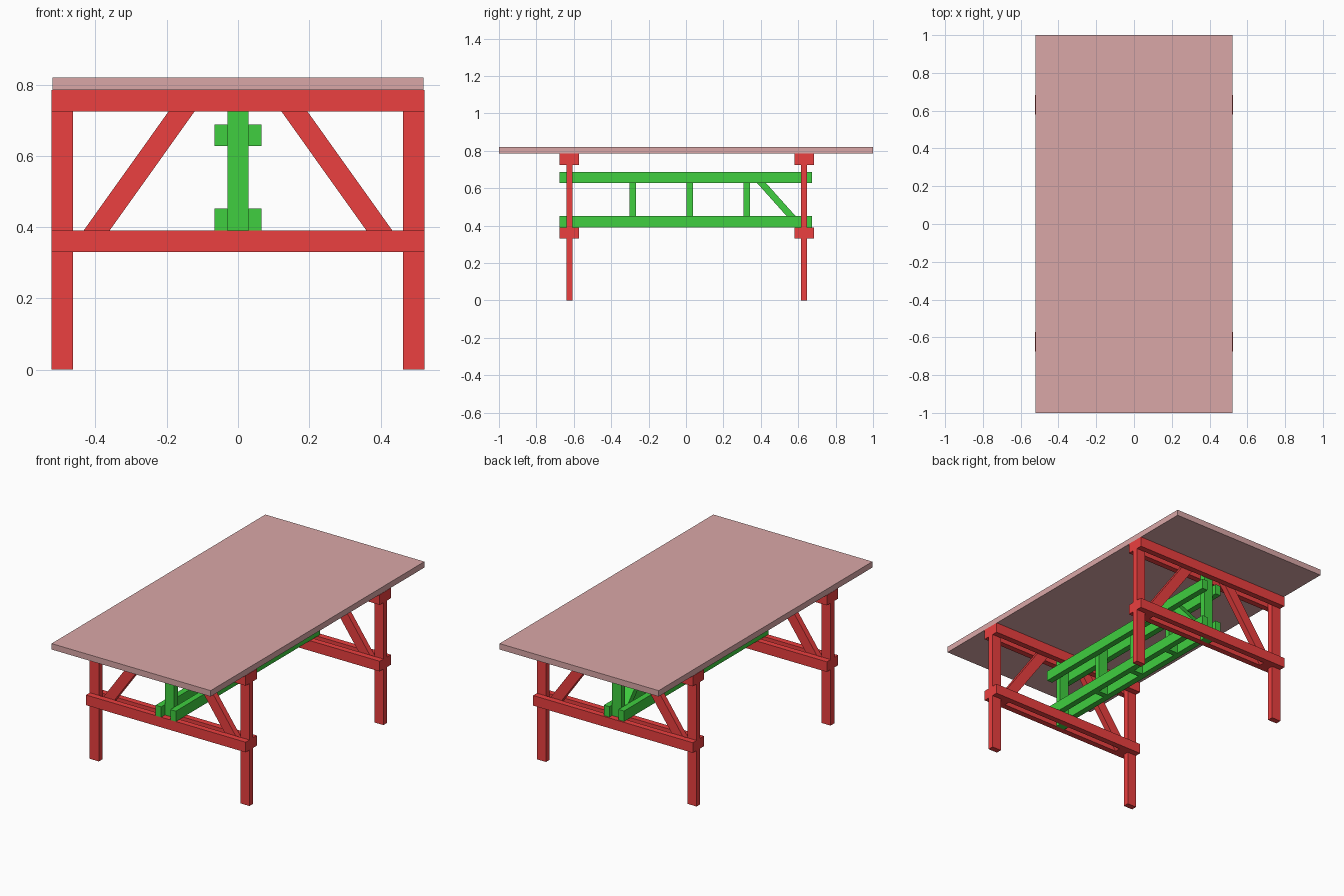
import bpy, bmesh
from mathutils import Vector

if "Cube" in bpy.data.objects:
    bpy.data.objects.remove(bpy.data.objects["Cube"])


def material(name, rgb):
    m = bpy.data.materials.new(name)
    m.diffuse_color = (*rgb, 1)
    m.use_nodes = True
    m.node_tree.nodes["Principled BSDF"].inputs["Base Color"].default_value = m.diffuse_color
    return m


RED = material("red_timber", (0.83, 0.05, 0.05))
GREEN = material("green_timber", (0.05, 0.62, 0.05))
TOP = material("top_board", (0.70, 0.39, 0.39))


def prism(name, points, offset, mat):
    """Extrude a planar outline along offset."""
    bm = bmesh.new()
    face = bm.faces.new([bm.verts.new(p) for p in points])
    ext = bmesh.ops.extrude_face_region(bm, geom=[face])
    moved = [v for v in ext["geom"] if isinstance(v, bmesh.types.BMVert)]
    bmesh.ops.translate(bm, verts=moved, vec=Vector(offset))
    bmesh.ops.recalc_face_normals(bm, faces=bm.faces)
    mesh = bpy.data.meshes.new(name)
    bm.to_mesh(mesh)
    bm.free()
    mesh.materials.append(mat)
    ob = bpy.data.objects.new(name, mesh)
    bpy.context.collection.objects.link(ob)
    return ob


def box(name, x, y, z, mat):
    outline = [(x[0], y[0], z[0]), (x[1], y[0], z[0]),
               (x[1], y[1], z[0]), (x[0], y[1], z[0])]
    return prism(name, outline, (0, 0, z[1] - z[0]), mat)


T = 0.034                 # plank thickness
W = 0.523                 # half width of a trestle
LOW = (0.331, 0.391)      # lower crossbeam heights
HIGH = (0.725, 0.785)     # upper crossbeam heights

# Table top
box("table_top", (-0.521, 0.521), (-1, 1), (0.785, 0.82), TOP)

# Two trestles: legs, doubled crossbeams, sloping braces, centre post
for end, yc in (("front", -0.623), ("back", 0.631)):
    mid = (yc - T / 2, yc + T / 2)
    for side, s in (("left", -1), ("right", 1)):
        box(f"{end}_{side}_leg", sorted((s * (W - 0.06), s * W)), mid, (0, 0.785), RED)
        brace = [(0.403, 0.331), (0.463, 0.331), (0.463, 0.349),
                 (0.152, 0.785), (0.079, 0.785)]
        prism(f"{end}_{side}_brace", [(s * x, mid[0], z) for x, z in brace],
              (0, T, 0), RED)
    for level, z in (("lower", LOW), ("upper", HIGH)):
        for face, s in (("outer", -1), ("inner", 1)):
            ys = sorted((yc + s * T / 2, yc + s * T * 1.53))
            box(f"{end}_{level}_{face}_crossbeam", (-W, W), ys, z, RED)
    box(f"{end}_centre_post", (-0.03, 0.03), mid, (0.331, 0.785), GREEN)

# Stretcher: paired long rails
for level, z in (("lower", (0.391, 0.453)), ("upper", (0.628, 0.688))):
    for side, s in (("left", -1), ("right", 1)):
        box(f"{side}_{level}_rail", sorted((s * 0.03, s * 0.066)),
            (-0.676, 0.674), z, GREEN)

# Stretcher: uprights and single diagonal between the rails
for i, y in enumerate((-0.284, 0.02, 0.325)):
    box(f"stretcher_upright_{i + 1}", (-0.03, 0.03), (y - T / 2, y + T / 2),
        (0.391, 0.688), GREEN)
diagonal = [(0.592, 0.391), (0.614, 0.391), (0.614, 0.42), (0.374, 0.688), (0.326, 0.688)]
prism("stretcher_diagonal", [(-0.03, y, z) for y, z in diagonal], (0.06, 0, 0), GREEN)
